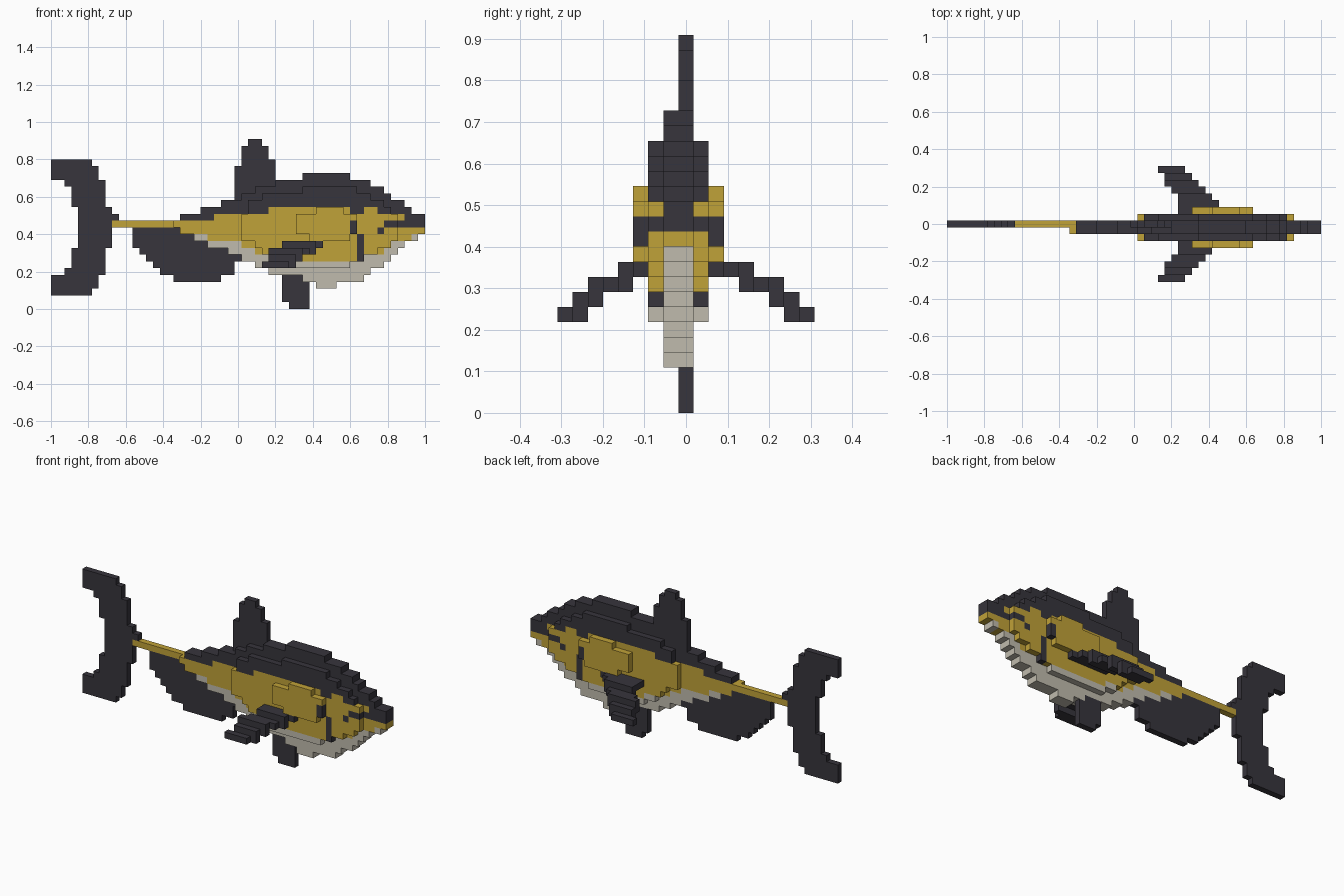
import bpy, bmesh
from mathutils import Vector

cube = bpy.data.objects.get("Cube")
if cube:
    bpy.data.objects.remove(cube, do_unlink=True)

V = 2 / 55  # edge of one block


def material(name, rgb):
    m = bpy.data.materials.new(name)
    m.use_nodes = True
    m.diffuse_color = (*rgb, 1)
    b = m.node_tree.nodes["Principled BSDF"]
    b.inputs["Base Color"].default_value = (*rgb, 1)
    b.inputs["Roughness"].default_value = 0.9
    return m


DARK, GOLD, PALE = range(3)
MATS = [material("charcoal", (0.038, 0.035, 0.045)),
        material("golden yellow", (0.53, 0.36, 0.04)),
        material("pale belly", (0.53, 0.50, 0.42))]

# Colour bands on the body: row -> column runs
GOLD_RUNS = {14: [(32, 44), (46, 48)], 13: [(24, 52)], 12: [(9, 44), (45, 49)],
             11: [(18, 44), (45, 48), (49, 55)], 10: [(23, 45), (46, 53)],
             9: [(28, 45), (46, 50)], 8: [(30, 45), (46, 49)], 7: [(34, 45)]}
PALE_RUNS = {10: [(19, 23), (53, 55)], 9: [(20, 28), (50, 55)],
             8: [(20, 30), (49, 55)], 7: [(20, 34), (46, 55)]}


def body_colour(x, z):
    if z < 7 or any(a <= x < b for a, b in PALE_RUNS.get(z, [])):
        return PALE
    return GOLD if any(a <= x < b for a, b in GOLD_RUNS.get(z, [])) else DARK


def all_dark(x, z):
    return DARK


def cells(rows, ys):
    return {(x, y, z) for z, (a, b) in rows.items() for x in range(a, b) for y in ys}


SIDES = [(Vector(d), Vector(u), Vector(d).cross(Vector(u))) for d, u in (
    ((1, 0, 0), (0, 1, 0)), ((-1, 0, 0), (0, 1, 0)), ((0, 1, 0), (0, 0, 1)),
    ((0, -1, 0), (0, 0, 1)), ((0, 0, 1), (1, 0, 0)), ((0, 0, -1), (1, 0, 0)))]
used = set()


def build(name, blocks, colour=all_dark):
    """Skin a set of blocks with only the outward faces."""
    blocks = blocks - used
    used.update(blocks)
    bm = bmesh.new()
    for c in sorted(blocks):
        mid = Vector((c[0] + 0.5, c[1], c[2] + 0.5))
        for d, u, w in SIDES:
            if tuple(int(n + k) for n, k in zip(c, d)) in blocks:
                continue
            pts = [mid + (d + u * i + w * j) / 2
                   for i, j in ((-1, -1), (1, -1), (1, 1), (-1, 1))]
            f = bm.faces.new([bm.verts.new((p.x * V - 1, p.y * V, p.z * V)) for p in pts])
            f.material_index = colour(c[0], c[2])
    bmesh.ops.remove_doubles(bm, verts=bm.verts, dist=1e-4)
    me = bpy.data.meshes.new(name)
    bm.to_mesh(me)
    bm.free()
    for m in MATS:
        me.materials.append(m)
    bpy.context.scene.collection.objects.link(bpy.data.objects.new(name, me))


# Body: narrow core, wider flanks
core = {3: (39, 42), 4: (37, 46), 5: (32, 47), 6: (30, 49), 7: (28, 50), 8: (26, 51),
        9: (23, 52), 10: (21, 54), 11: (19, 55), 12: (18, 55), 13: (19, 55),
        14: (22, 53), 15: (25, 52), 16: (28, 50), 17: (30, 49), 18: (33, 47), 19: (37, 44)}
flank = {6: (34, 44), 7: (32, 46), 8: (31, 48), 9: (30, 50), 10: (28, 51), 11: (28, 51),
         12: (28, 51), 13: (28, 51), 14: (29, 50), 15: (29, 49), 16: (31, 47), 17: (37, 45)}
build("body", cells(core, (-1, 0)) | cells(flank, (-2, 1)), body_colour)
build("tail_stalk", cells({12: (9, 18)}, (0,)), body_colour)

# Raised cheek panels
panel = {10: (38, 44), 11: (36, 45), 12: (36, 45), 13: (36, 45), 14: (39, 43)}
for name, y in (("front_side_panel", -3), ("rear_side_panel", 2)):
    build(name, cells(panel, (y,)), body_colour)

# Tail fin: lower half, mirrored upward around its middle
half = {2: (0, 6), 3: (0, 7), 4: (0, 7), 5: (2, 8), 6: (3, 8), 7: (3, 8),
        8: (3, 8), 9: (4, 9), 10: (4, 9), 11: (4, 9)}
tail = {**half, **{23 - z: run for z, run in half.items()}, 13: (4, 10)}
build("tail_fin", cells(tail, (0,)))

# Single-block-thick fins along the midline
build("anal_fin", cells({4: (18, 25), 5: (16, 27), 6: (15, 27), 7: (14, 28), 8: (13, 27),
                         9: (12, 24), 10: (12, 22), 11: (12, 20)}, (0,)))
dorsal = {z: (27, 33) for z in range(15, 21)}
dorsal.update({21: (28, 33), 22: (28, 32), 23: (28, 32), 24: (29, 31)})
build("dorsal_fin", cells(dorsal, (0,)))
build("pelvic_fin", cells({0: (35, 38), **{z: (34, 38) for z in range(1, 5)}}, (0,)))

# Stepped pectoral fins: outward step -> columns, rows
steps = {2: ((34, 41), (9,)), 3: ((34, 40), (9,)), 4: ((34, 39), (8, 9)),
         5: ((33, 38), (8,)), 6: ((32, 37), (7, 8)), 7: ((32, 36), (6, 7)),
         8: ((31, 35), (6,))}
for name, s in (("front_pectoral_fin", -1), ("rear_pectoral_fin", 1)):
    fin = set()
    for y, (run, rows) in steps.items():
        fin |= cells({z: run for z in rows}, (s * y,))
    build(name, fin)
